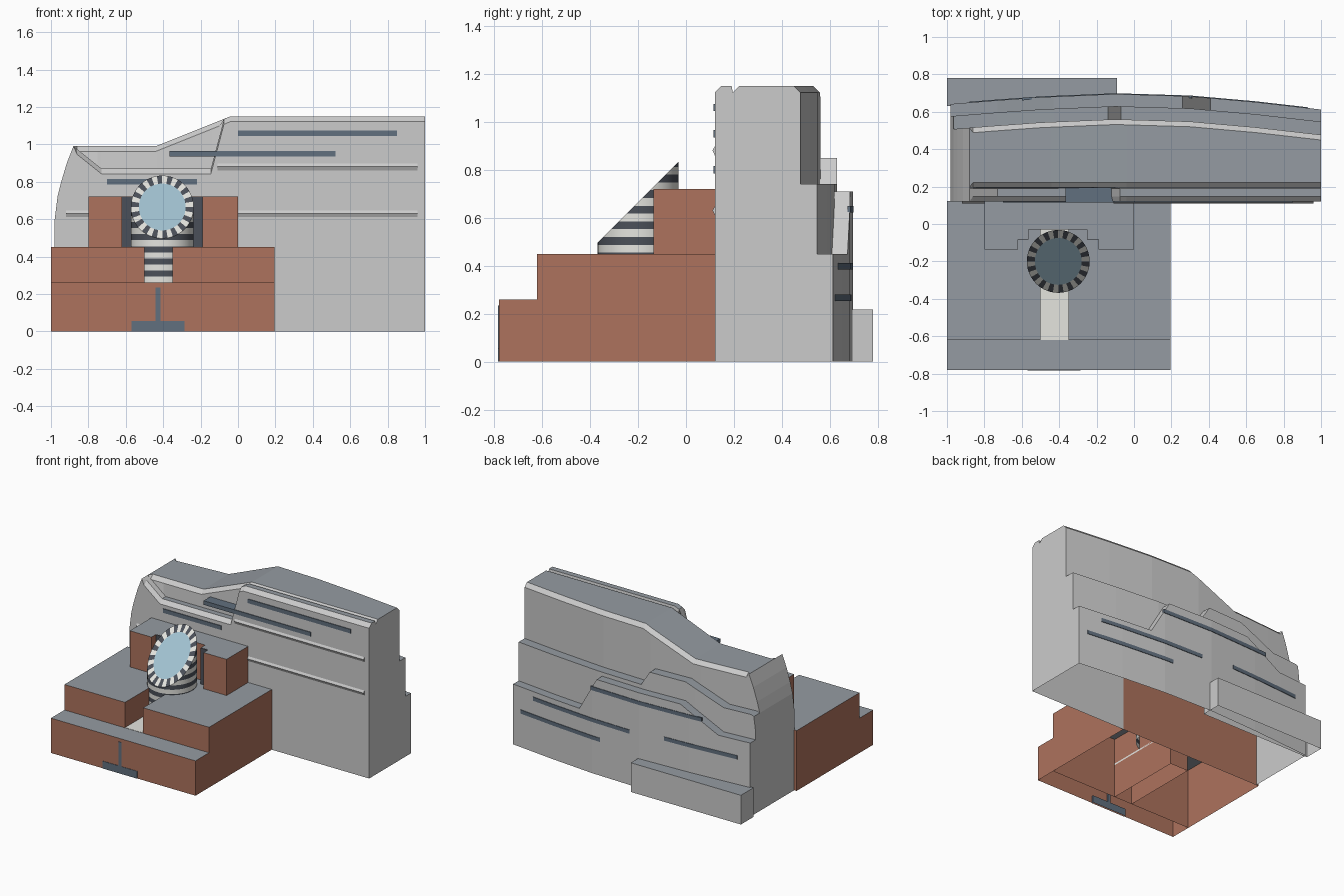
import bpy, bmesh, math
from mathutils import Vector

if "Cube" in bpy.data.objects:
    bpy.data.objects.remove(bpy.data.objects["Cube"])


def material(name, r, g, b):
    m = bpy.data.materials.new(name)
    m.diffuse_color = (r, g, b, 1)
    m.use_nodes = True
    m.node_tree.nodes["Principled BSDF"].inputs["Base Color"].default_value = m.diffuse_color
    return m


WALL = material("pale_wall", 0.63, 0.63, 0.60)
ROOF = material("grey_roof", 0.30, 0.33, 0.36)
BRICK = material("brick", 0.42, 0.17, 0.11)
GLASS = material("dark_glass", 0.12, 0.16, 0.21)
DARK = material("dark_stone", 0.07, 0.08, 0.10)
WHITE = material("white_stone", 0.78, 0.78, 0.74)
SKY = material("skylight_glass", 0.36, 0.54, 0.64)


def finish(name, bm, mats):
    bmesh.ops.remove_doubles(bm, verts=bm.verts, dist=1e-5)
    bmesh.ops.recalc_face_normals(bm, faces=bm.faces)
    me = bpy.data.meshes.new(name)
    bm.to_mesh(me)
    bm.free()
    for m in mats:
        me.materials.append(m)
    ob = bpy.data.objects.new(name, me)
    bpy.context.collection.objects.link(ob)
    return ob


def interp(pts, x):
    if x <= pts[0][0]:
        return pts[0][1]
    for (xa, a), (xb, b) in zip(pts, pts[1:]):
        if x <= xb:
            return a + (b - a) * (x - xa) / (xb - xa)
    return pts[-1][1]


def prism(name, plan, z0, z1, side, top, bottom=False):
    """Extrude a plan outline upward; the underside is open by default."""
    bm = bmesh.new()
    lo = [bm.verts.new((x, y, z0)) for x, y in plan]
    hi = [bm.verts.new((x, y, z1)) for x, y in plan]
    n = len(plan)
    for i in range(n):
        j = (i + 1) % n
        bm.faces.new((lo[i], lo[j], hi[j], hi[i]))
    bm.faces.new(hi).material_index = 1
    if bottom:
        bm.faces.new(lo[::-1])
    return finish(name, bm, [side, top])


def box(name, x0, x1, y0, y1, z0, z1, side, top=None, bottom=False):
    return prism(name, [(x0, y0), (x1, y0), (x1, y1), (x0, y1)], z0, z1, side, top or side, bottom)


def loft(name, xs, section, mats, closed=True):
    """Skin a y-z section along x, with capped ends."""
    bm = bmesh.new()
    rows = [[bm.verts.new((x, y, z)) for y, z in section(x)] for x in xs]
    n = len(rows[0])
    for a, b in zip(rows, rows[1:]):
        for i in range(n if closed else n - 1):
            j = (i + 1) % n
            bm.faces.new((a[i], a[j], b[j], b[i]))
    bm.faces.new(rows[0])
    bm.faces.new(rows[-1][::-1])
    bmesh.ops.remove_doubles(bm, verts=bm.verts, dist=1e-5)
    bm.normal_update()
    if len(mats) > 1:
        for f in bm.faces:
            f.material_index = int(abs(f.normal.z) > 0.8)
    return finish(name, bm, mats)


# Rear tower: one lofted shell with a front slab and three stepped rear layers
BACK = [(-1, .64), (-.75, .66), (-.5, .678), (-.1, .695), (.3, .683), (.65, .652), (1, .612)]
MAIN = [(-.98, .6), (-.965, .72), (-.945, .8), (-.915, .9), (-.88, .99), (-.44, .99), (-.04, 1.15), (1, 1.15)]
SLAB = MAIN[:5] + [(-.73, .87), (-.145, .87), (-.075, 1.135), (-.04, 1.15), (1, 1.15)]
LAYER2 = [(-.98, .73), (-.73, .73), (-.43, .85), (-.14, .85), (-.07, .74), (1, .74)]
LAYER3 = [(-.98, .55), (-.73, .55), (-.43, .71), (.26, .71), (.41, .45), (1, .45)]
CHAMFER = [(-.88, 0), (-.86, .028), (1, .028)]


def tower_section(x):
    b, zm, zs = interp(BACK, x), interp(MAIN, x), interp(SLAB, x)
    c = interp(CHAMFER, x)
    z2, z3 = min(interp(LAYER2, x), zm), interp(LAYER3, x)
    b1, b2 = b - .135, b - .065
    return [(.12, 0), (.12, zs - c), (.12 + c, zs), (.19, zs), (.195, zm - c), (.195 + c, zm),
            (b1 - c, zm), (b1, zm - c), (b1, z2), (b2, z2), (b2, z3), (b, z3), (b, 0)]


stations = sorted({p[0] for t in (BACK, MAIN, SLAB, LAYER2, LAYER3, CHAMFER) for p in t if p[0] >= -.98})
loft("tower", stations, tower_section, [WALL, ROOF], closed=False)

# Horizontal ledges on the tower front
for name, x0, z in (("lower_ledge", -.92, .628), ("upper_ledge", -.11, .878)):
    loft(name, [x0, .96], lambda x, z=z: [(.121, z + .02), (.11, z + .003), (.121, z - .02)], [WALL])

# Front window slits
for i, (x0, x1, y1, z) in enumerate([(0, .85, .13, 1.06), (-.365, .52, .2, .95), (-.7, -.22, .13, .8)]):
    box(f"front_window_{i}", x0, x1, .115, y1, z - .015, z + .015, GLASS, bottom=True)

# Rear window slits following the curved wall
for i, (x0, x1, z) in enumerate([(-.6, .31, .635), (-.02, .82, .398), (.23, .93, .267), (-.88, -.3, .42)]):
    xs = [x0] + [p[0] for p in BACK if x0 < p[0] < x1] + [x1]

    def slit(x, z=z):
        b = interp(BACK, x)
        return [(b - .01, z - .014), (b + .004, z - .014), (b + .004, z + .014), (b - .01, z + .014)]
    loft(f"rear_window_{i}", xs, slit, [GLASS])

# Low rear annex
box("rear_annex", -1, -.09, .63, .78, 0, .218, WALL, ROOF)

# Brick base with a central slot, plus the lower front step
prism("brick_base", [(-1, -.62), (-.5, -.62), (-.5, -.03), (-.35, -.03), (-.35, -.62), (.195, -.62),
                     (.195, .122), (-1, .122)], 0, .45, BRICK, ROOF)
box("front_step", -1, .195, -.78, -.62, 0, .26, BRICK, ROOF)
box("slot_floor", -.5, -.35, -.62, -.03, .25, .262, WHITE)

# Upper brick block with a stepped recess behind the drum
prism("upper_block", [(-.8, -.135), (-.62, -.135), (-.62, -.08), (-.565, -.08), (-.565, -.03), (-.25, -.03),
                      (-.25, -.08), (-.19, -.08), (-.19, -.135), (0, -.135), (0, .12), (-.8, .12)],
      .45, .72, BRICK, ROOF)
for name, x0, x1 in (("left_recess_panel", -.62, -.565), ("right_recess_panel", -.25, -.19)):
    box(name, x0, x1, -.084, -.07, .45, .719, DARK)

# Entrance
box("entrance_doors", -.57, -.285, -.783, -.77, 0, .055, GLASS)
box("entrance_slit", -.44, -.415, -.783, -.77, .055, .235, GLASS)

# Striped drum cut at 45 degrees
CX, CY, CZ, R, N, STEP = -.405, -.2, .665, .168, 72, .0325


def ring(r, zfun):
    out = []
    for k in range(N):
        a = 2 * math.pi * k / N
        y = r * math.sin(a)
        out.append(Vector((CX + r * math.cos(a), CY + y, zfun(y))))
    return out


bm = bmesh.new()
levels = [[bm.verts.new(v) for v in ring(R, lambda y, z=.26 + STEP * i: z)] for i in range(19)]
for i, (lo, hi) in enumerate(zip(levels, levels[1:])):
    for k in range(N):
        j = (k + 1) % N
        bm.faces.new((lo[k], lo[j], hi[j], hi[k])).material_index = i % 2
bmesh.ops.bisect_plane(bm, geom=bm.verts[:] + bm.edges[:] + bm.faces[:], plane_co=(CX, CY, CZ),
                       plane_no=(0, -1, 1), clear_outer=True)
drum = finish("striped_drum", bm, [WHITE, DARK])
bpy.context.view_layer.objects.active = drum
drum.select_set(True)
bpy.ops.object.shade_smooth_by_angle()

# Radially striped rim and skylight
bm = bmesh.new()
outer = [bm.verts.new(v) for v in ring(R, lambda y: CZ + y)]
inner = [bm.verts.new(v) for v in ring(.125, lambda y: CZ + y)]
for k in range(N):
    j = (k + 1) % N
    bm.faces.new((outer[k], outer[j], inner[j], inner[k])).material_index = (k // 2) % 2
bm.faces.new(inner).material_index = 2
finish("skylight", bm, [WHITE, DARK, SKY])
